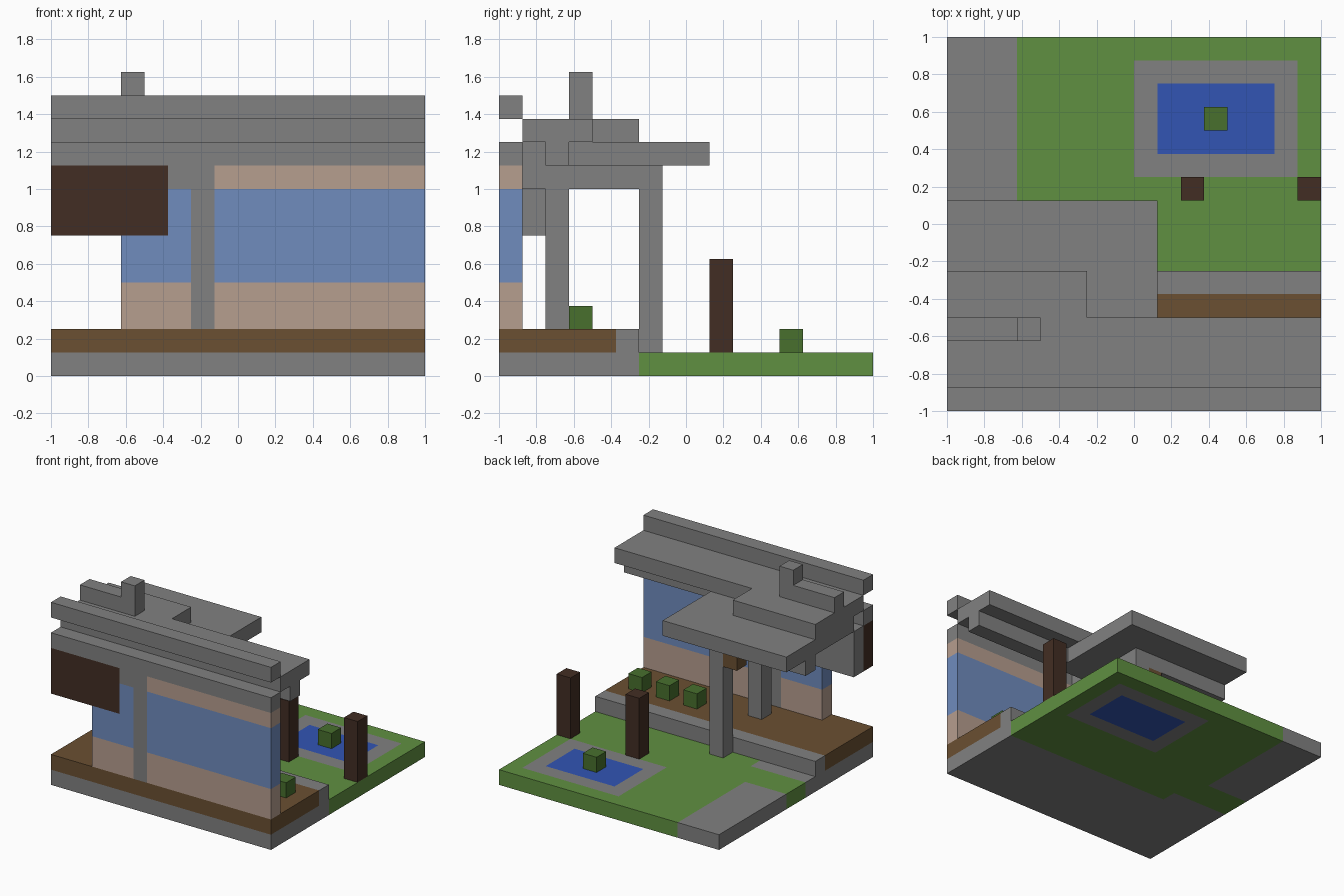
import bpy
import bmesh
from mathutils import Matrix, Vector

default_cube = bpy.data.objects.get("Cube")
if default_cube:
    bpy.data.objects.remove(default_cube, do_unlink=True)

UNIT = 0.125  # the whole house sits on a block grid


def make_material(name, red, green, blue):
    material = bpy.data.materials.new(name)
    material.use_nodes = True
    colour = (red, green, blue, 1.0)
    material.diffuse_color = colour
    shader = material.node_tree.nodes["Principled BSDF"]
    shader.inputs["Base Color"].default_value = colour
    shader.inputs["Roughness"].default_value = 0.9
    return material


concrete = make_material("concrete grey", 0.22, 0.22, 0.22)
grass = make_material("grass green", 0.117, 0.28, 0.053)
leaves = make_material("leaf green", 0.065, 0.16, 0.027)
decking = make_material("decking brown", 0.145, 0.08, 0.032)
dark_wood = make_material("dark wood", 0.055, 0.027, 0.017)
plaster = make_material("warm plaster", 0.468, 0.342, 0.275)
glass = make_material("glass blue", 0.162, 0.262, 0.515)
water = make_material("water blue", 0.032, 0.091, 0.456)


def build(name, material, *blocks):
    """One object from blocks, each given as x, y and z spans in grid units."""
    bm = bmesh.new()
    for spans in blocks:
        low = Vector([span[0] for span in spans]) * UNIT
        high = Vector([span[1] for span in spans]) * UNIT
        size = high - low
        place = Matrix.Translation((low + high) / 2) @ Matrix.Diagonal((*size, 1))
        bmesh.ops.create_cube(bm, size=1, matrix=place)
    mesh = bpy.data.meshes.new(name)
    bm.to_mesh(mesh)
    bm.free()
    mesh.materials.append(material)
    obj = bpy.data.objects.new(name, mesh)
    bpy.context.collection.objects.link(obj)
    return obj


def ring(outer_x, outer_y, z):
    """Four blocks, one unit wide, around a rectangle."""
    (west, east), (south, north) = outer_x, outer_y
    inner_y = (south + 1, north - 1)
    return [
        (outer_x, (south, south + 1), z),
        (outer_x, (north - 1, north), z),
        ((west, west + 1), inner_y, z),
        ((east - 1, east), inner_y, z),
    ]


FULL = (-8, 8)
GROUND = (0, 1)
DECK = (1, 2)
FACADE = (-8, -7)
POST = (-2, -1)

# Ground: foundation, lawn, path and pool
build("foundation", concrete, (FULL, (-8, -2), GROUND))
build("garden_path", concrete, ((-8, -5), (1, 8), GROUND))
build("landing", concrete, ((-8, -4), POST, GROUND))
build("lawn", grass,
      ((-4, 8), POST, GROUND),
      (FULL, (-1, 1), GROUND),
      ((-5, 0), (1, 8), GROUND),
      ((0, 7), (1, 2), GROUND),
      ((0, 7), (7, 8), GROUND),
      ((7, 8), (1, 8), GROUND))
build("pool_rim", concrete, *ring((0, 7), (2, 7), GROUND))
build("pool_water", water, ((1, 6), (3, 6), GROUND))

# Raised terrace with its kerb
build("terrace_deck", decking, (FULL, (-8, -3), DECK))
build("terrace_kerb", concrete, (FULL, (-3, -2), DECK))

# Front wall in bands, divided by a concrete pillar
for side, span in (("right", (-5, -2)), ("left", (-1, 8))):
    build(side + "_wall_base", plaster, (span, FACADE, (2, 4)))
build("left_window", glass, ((-1, 8), FACADE, (4, 8)))
build("right_window", glass,
      ((-5, -2), FACADE, (4, 6)),
      ((-3, -2), FACADE, (6, 8)))
build("left_wall_top", plaster, ((-1, 8), FACADE, (8, 9)))
build("front_pillar", concrete,
      (POST, FACADE, (2, 9)),
      ((-3, -2), FACADE, (8, 9)))
build("wood_panel", dark_wood, ((-8, -3), FACADE, (6, 9)))
build("panel_backing", concrete, ((-8, -3), (-7, -6), (6, 9)))

# Pillars and beams that carry the roof
build("inner_pillar", concrete, (POST, (-6, -5), (2, 8)))
build("rear_pillar", concrete, (POST, POST, (1, 8)))
build("cross_beam", concrete,
      (POST, (-7, -1), (8, 9)),
      (POST, (-7, -6), (9, 10)))
build("rear_beam", concrete, ((-8, -2), POST, (8, 9)))
build("hanging_lamp", decking, ((-3, -2), POST, (7, 8)))

# Stepped flat roof
build("front_lintel", concrete, (FULL, FACADE, (9, 10)))
build("roof_beam", concrete, (FULL, (-6, -5), (9, 10)))
build("rear_canopy", concrete, ((-8, 1), (-5, 1), (9, 10)))
build("upper_roof", concrete,
      (FULL, (-7, -4), (10, 11)),
      ((-8, -2), (-4, -2), (10, 11)))
build("front_parapet", concrete, (FULL, FACADE, (11, 12)))
build("roof_ridge", concrete, ((-8, -5), (-5, -4), (11, 12)))
build("chimney", concrete, ((-5, -4), (-5, -4), (11, 13)))

# Garden posts and bushes
for side, x in (("right", 2), ("left", 7)):
    build(side + "_garden_post", dark_wood, ((x, x + 1), (1, 2), (1, 5)))
for number, x in enumerate((2, 4, 6), start=1):
    build(f"terrace_bush_{number}", leaves, ((x, x + 1), (-5, -4), (2, 3)))
build("pool_plant", leaves, ((3, 4), (4, 5), (1, 2)))
